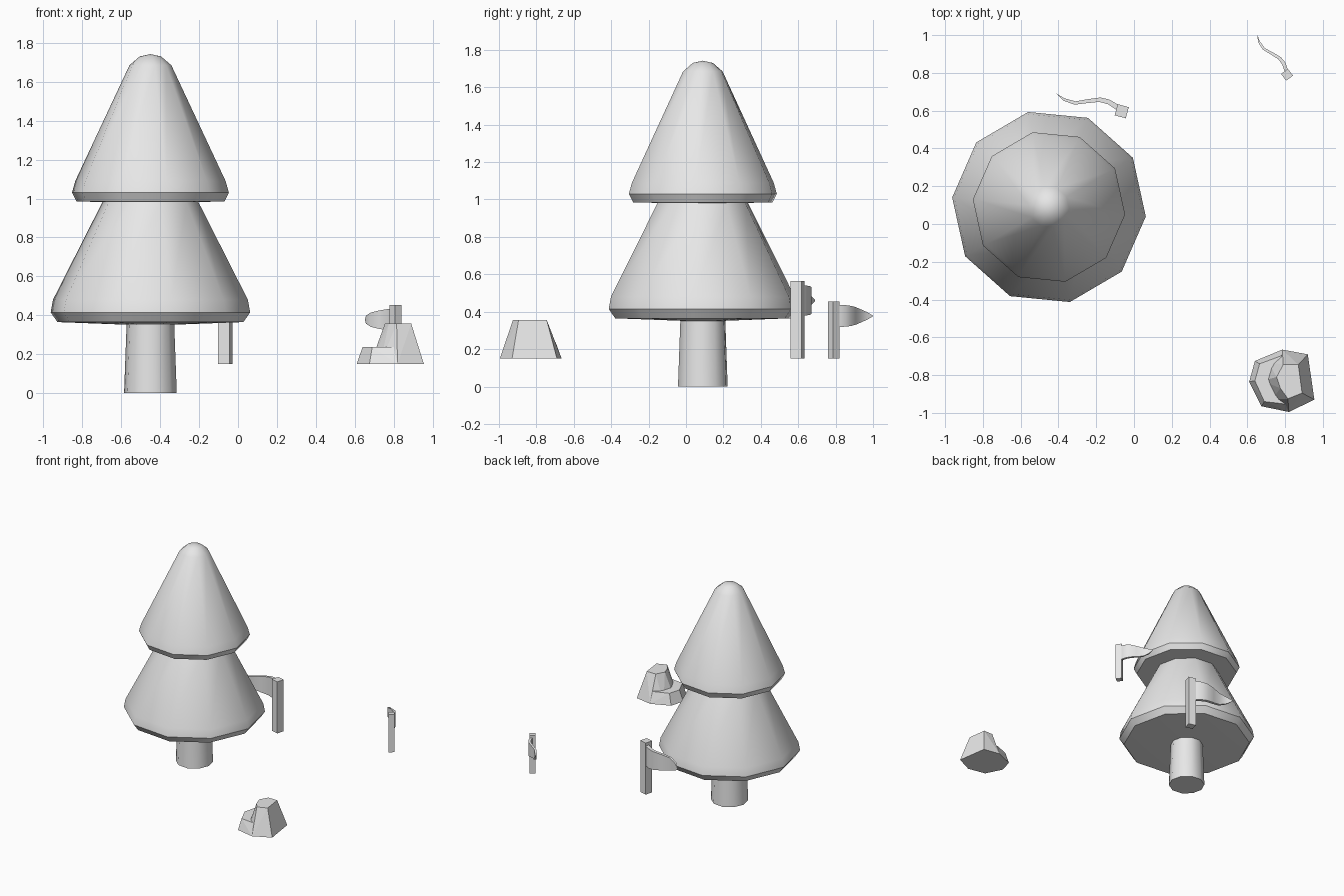
import bpy, bmesh, math
from mathutils import Matrix, Vector

cube = bpy.data.objects.get("Cube")
if cube:
    bpy.data.objects.remove(cube, do_unlink=True)

GREY = (0.8, 0.8, 0.8, 1)
mat = bpy.data.materials.new("light grey")
mat.use_nodes = True
mat.diffuse_color = GREY
mat.node_tree.nodes["Principled BSDF"].inputs["Base Color"].default_value = GREY

TREE = Vector((-0.45, 0.09, 0))
GROUND = 0.15


def finish(bm, name, smooth=None):
    bmesh.ops.recalc_face_normals(bm, faces=bm.faces[:])
    me = bpy.data.meshes.new(name)
    bm.to_mesh(me)
    bm.free()
    me.materials.append(mat)
    ob = bpy.data.objects.new(name, me)
    bpy.context.collection.objects.link(ob)
    if smooth:
        bpy.ops.object.select_all(action='DESELECT')
        ob.select_set(True)
        bpy.context.view_layer.objects.active = ob
        bpy.ops.object.shade_smooth_by_angle(angle=math.radians(smooth))
    return ob


def skin(bm, rings):
    """Join consecutive rings of vertices with quads."""
    for a, b in zip(rings, rings[1:]):
        n = len(a)
        for i in range(n):
            j = (i + 1) % n
            bm.faces.new((a[i], a[j], b[j], b[i]))


def lathe(name, profile, bottom, top, sides=10, turn=-5.6):
    """Revolve (radius, z) points; bottom and top are the centre heights."""
    bm = bmesh.new()
    rings = []
    for r, z in profile:
        ring = []
        for i in range(sides):
            a = math.radians(turn) + math.tau * i / sides
            ring.append(bm.verts.new(TREE + Vector((r * math.cos(a), r * math.sin(a), z))))
        rings.append(ring)
    skin(bm, rings)
    for ring, z in ((rings[0], bottom), (rings[-1], top)):
        tip = bm.verts.new(TREE + Vector((0, 0, z)))
        for i in range(sides):
            bm.faces.new((ring[i], ring[(i + 1) % sides], tip))
    return finish(bm, name, 40)


# Tree: trunk and two tiers of foliage
lathe("trunk", [(0.136, 0), (0.122, 0.38)], 0, 0.38)
lathe("lower_foliage",
      [(0.48, 0.365), (0.515, 0.415), (0.503, 0.48), (0.25, 0.977), (0.22, 1.03)],
      0.347, 1.03)
lathe("upper_foliage",
      [(0.382, 0.985), (0.405, 1.03), (0.388, 1.09), (0.108, 1.685), (0.055, 1.73)],
      0.976, 1.742)


# Flags: a square post with a waving pointed pennant
# (distance from post, sideways wave, half height, half thickness)
WAVE = [(0.0, 0.0, 0.08, 0.014), (0.04, -0.018, 0.08, 0.014),
        (0.08, -0.03, 0.078, 0.013), (0.128, -0.029, 0.073, 0.012),
        (0.188, -0.005, 0.064, 0.011), (0.25, 0.022, 0.05, 0.009),
        (0.312, 0.019, 0.028, 0.007), (0.357, 0.0, 0.002, 0.001)]


def flag(name, x, y, heading, scale):
    place = (Matrix.Translation((x, y, GROUND))
             @ Matrix.Rotation(math.radians(heading), 4, 'Z')
             @ Matrix.Scale(scale, 4))
    bm = bmesh.new()
    box = Matrix.Translation((0, 0, 0.207)) @ Matrix.Diagonal((0.061, 0.061, 0.414, 1))
    bmesh.ops.create_cube(bm, size=1, matrix=place @ box)
    finish(bm, name + "_post")
    bm = bmesh.new()
    rings = []
    for u, v, h, t in WAVE:
        corners = ((v - t, -h), (v + t, -h), (v + t, h), (v - t, h))
        rings.append([bm.verts.new(place @ Vector((u, w, 0.31 + z))) for w, z in corners])
    skin(bm, rings)
    bm.faces.new(rings[0])
    bm.faces.new(rings[-1])
    finish(bm, name + "_pennant", 40)


flag("large_flag", -0.065, 0.597, 165, 1.0)
flag("small_flag", 0.81, 0.79, 126.8, 0.734)


# Rock: a tall faceted block with a low ledge on its right side
def block(name, base, top, height):
    bm = bmesh.new()
    for pts, z in ((base, GROUND), (top, height)):
        for x, y in pts:
            bm.verts.new((x, y, z))
    bmesh.ops.convex_hull(bm, input=bm.verts[:])
    bmesh.ops.dissolve_limit(bm, angle_limit=math.radians(2),
                             verts=bm.verts[:], edges=bm.edges[:])
    finish(bm, name)


block("rock_main",
      [(0.68, -0.83), (0.71, -0.73), (0.785, -0.665), (0.92, -0.69),
       (0.955, -0.93), (0.82, -0.995), (0.73, -0.93)],
      [(0.755, -0.81), (0.79, -0.745), (0.87, -0.745),
       (0.89, -0.895), (0.815, -0.925), (0.775, -0.87)], 0.357)
block("rock_ledge",
      [(0.61, -0.835), (0.64, -0.725), (0.785, -0.665), (0.82, -0.995), (0.675, -0.965)],
      [(0.64, -0.83), (0.665, -0.74), (0.782, -0.697), (0.815, -0.955), (0.69, -0.94)], 0.237)
